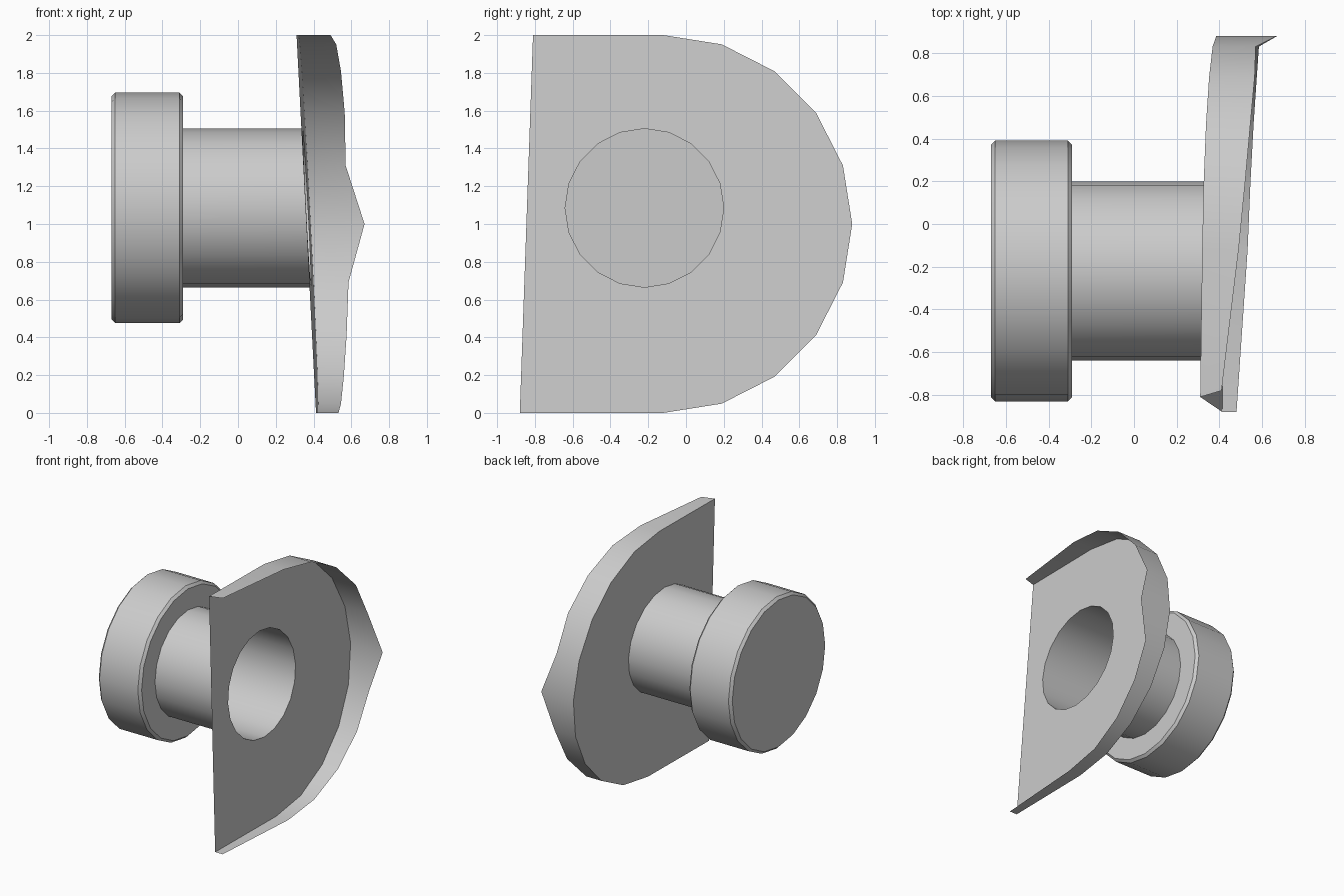
import bpy, bmesh, math

if "Cube" in bpy.data.objects:
    bpy.data.objects.remove(bpy.data.objects["Cube"])

CY, CZ, SIDES = -0.22, 1.085, 20


def plate_x(y, z):
    # tilted plane the plate lies in
    return 0.31 + 0.0136 * (y + 0.81) - 0.052 * (z - 2)


def finish(bm, name):
    me = bpy.data.meshes.new(name)
    bm.to_mesh(me)
    bm.free()
    ob = bpy.data.objects.new(name, me)
    bpy.context.collection.objects.link(ob)
    bpy.ops.object.select_all(action='DESELECT')
    ob.select_set(True)
    bpy.context.view_layer.objects.active = ob
    bpy.ops.object.shade_smooth_by_angle(angle=math.radians(30))


def ring(bm, r, x=None):
    # circle around the knob axis; x=None projects it onto the plate
    vs = []
    for i in range(SIDES):
        a = 2 * math.pi * i / SIDES
        y, z = CY + r * math.cos(a), CZ + r * math.sin(a)
        vs.append(bm.verts.new((plate_x(y, z) if x is None else x, y, z)))
    return vs


def bridge(bm, a, b):
    for i in range(len(a)):
        j = (i + 1) % len(a)
        bm.faces.new((a[i], a[j], b[j], b[i]))


# hollow knob: shaft open at the plate, bevelled head closed at the far end
bm = bmesh.new()
profile = [(0.42, None), (0.42, -0.29), (0.59, -0.29), (0.61, -0.31),
           (0.61, -0.65), (0.59, -0.67)]
rings = [ring(bm, r, x) for r, x in profile]
for a, b in zip(rings, rings[1:]):
    bridge(bm, a, b)
bm.faces.new(rings[-1])
bmesh.ops.recalc_face_normals(bm, faces=bm.faces[:])
cap = max(bm.faces, key=lambda f: len(f.verts))
if cap.normal.x > 0:
    bmesh.ops.reverse_faces(bm, faces=bm.faces[:])
finish(bm, "knob")

# plate outline: straight edge on the left, half circle on the right
arc = [(-0.12 + math.cos(math.radians(90 - 18 * i)),
        1 + math.sin(math.radians(90 - 18 * i))) for i in range(11)]
outline = [(-0.81, 2)] + arc + [(-0.88, 0)]
lip_x = [0.41, 0.49, 0.52, 0.545, 0.565, 0.57, 0.67,
         0.585, 0.575, 0.56, 0.545, 0.532, 0.48]

# flat plate with the shaft hole
bm = bmesh.new()
outer = [bm.verts.new((plate_x(y, z), y, z)) for y, z in outline]
hole = ring(bm, 0.42)
edges = [bm.edges.new((l[i], l[(i + 1) % len(l)]))
         for l in (outer, hole) for i in range(len(l))]
bmesh.ops.triangle_fill(bm, use_beauty=True, use_dissolve=False, edges=edges,
                        normal=(-1, 0, 0))
for f in bm.faces:
    f.normal_update()
    if f.normal.x > 0:
        f.normal_flip()
finish(bm, "plate")

# thin lip around the plate, open along the straight edge
bm = bmesh.new()
back = [bm.verts.new((plate_x(y, z), y, z)) for y, z in outline]
front = [bm.verts.new((x, y, z)) for x, (y, z) in zip(lip_x, outline)]
front[0].co.y = -0.78
for i in range(len(back) - 1):
    bm.faces.new((back[i], back[i + 1], front[i + 1], front[i]))
bm.normal_update()
top = max(bm.faces, key=lambda f: f.calc_center_median().z)
if top.normal.z < 0:
    bmesh.ops.reverse_faces(bm, faces=bm.faces[:])
finish(bm, "lip")
